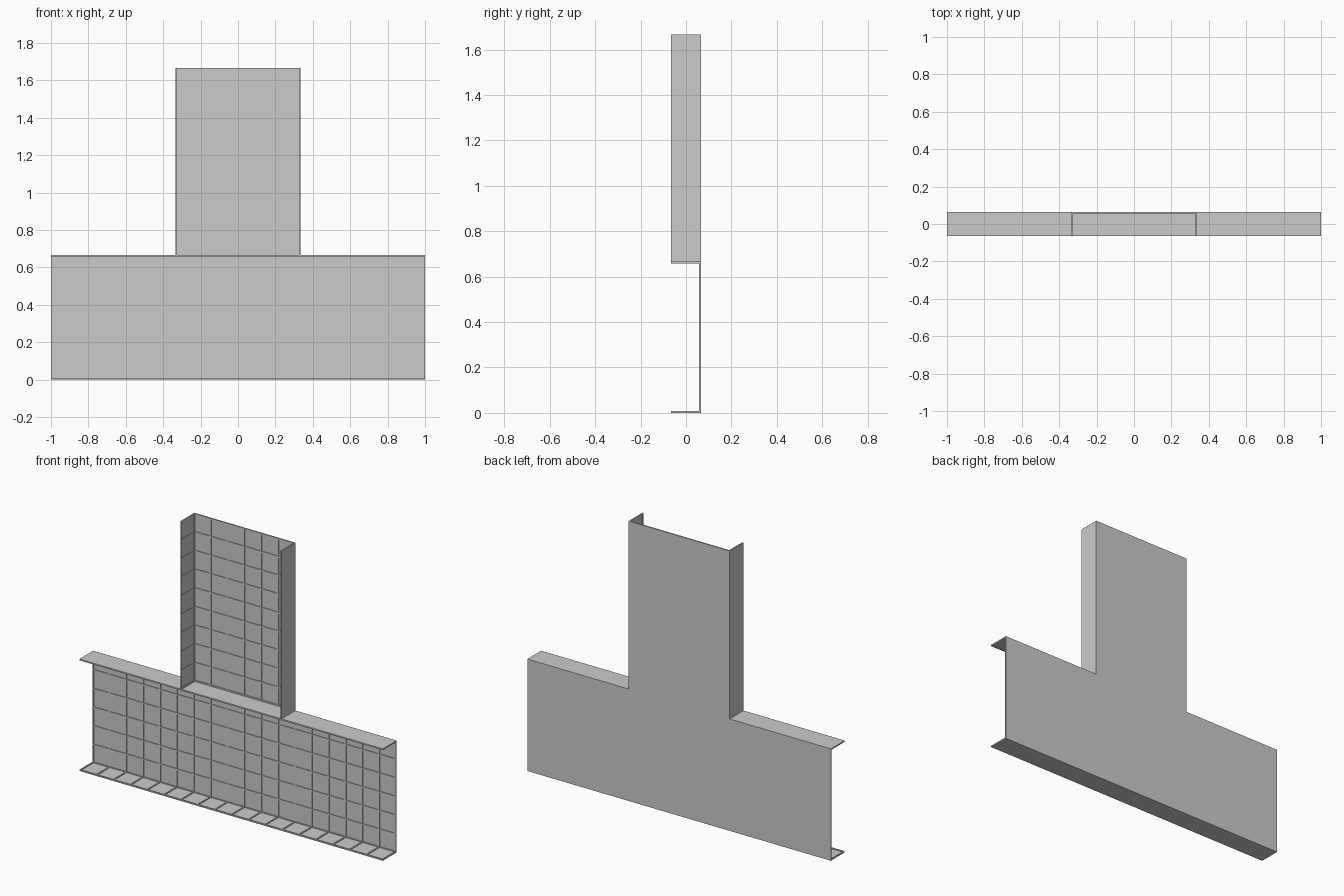
import bpy, bmesh
from mathutils import Vector

if "Cube" in bpy.data.objects:
    bpy.data.objects.remove(bpy.data.objects["Cube"])

P = 1 / 9        # tile pitch
Y = 0.065        # half depth
T = 0.004        # skin thickness
R = 0.004        # rib height
W = 0.008        # rib width


def box(bm, lo, hi):
    lo, hi = Vector(lo), Vector(hi)
    v = bmesh.ops.create_cube(bm, size=1)['verts']
    bmesh.ops.scale(bm, vec=hi - lo, verts=v)
    bmesh.ops.translate(bm, vec=(lo + hi) / 2, verts=v)


def panel(name, origin, u, v, n, lu, lv):
    """Smooth skin with a lattice of ribs on the n side; u, v, n are axes."""
    bm = bmesh.new()
    o, u, v, n = map(Vector, (origin, u, v, n))

    def slab(u0, u1, v0, v1, n0, n1):
        a, b = o + u*u0 + v*v0 + n*n0, o + u*u1 + v*v1 + n*n1
        box(bm, [min(p) for p in zip(a, b)], [max(p) for p in zip(a, b)])

    slab(0, lu, 0, lv, 0, T)
    for length, across, swap in ((lu, lv, False), (lv, lu, True)):
        count = max(1, round(length / P))
        for i in range(count + 1):
            c = min(max(i * length / count, W / 2), length - W / 2)
            a = (c - W/2, c + W/2, 0, across)
            slab(*(a[2:] + a[:2] if swap else a), T, T + R)
    me = bpy.data.meshes.new(name)
    bm.to_mesh(me)
    bm.free()
    bpy.context.collection.objects.link(bpy.data.objects.new(name, me))


X, Yv, Z = (1, 0, 0), (0, 1, 0), (0, 0, 1)
H = 6 * P        # height of the horizontal channel
U = 3 * P        # half width of the upright channel

# Horizontal channel: web and two flanges
panel("base_web", (-1, Y, 0), X, Z, (0, -1, 0), 2, H)
panel("base_bottom_flange", (-1, -Y, 0), X, Yv, Z, 2, 2 * Y)
panel("base_top_flange", (-1, -Y, H), X, Yv, (0, 0, -1), 2, 2 * Y)

# Upright channel: web and two side flanges
panel("upright_web", (-U, Y, H), X, Z, (0, -1, 0), 2 * U, 9 * P)
for side, s in (("left", -1), ("right", 1)):
    panel("upright_%s_flange" % side, (s * U, -Y, H), Z, Yv, (-s, 0, 0), 9 * P, 2 * Y)
